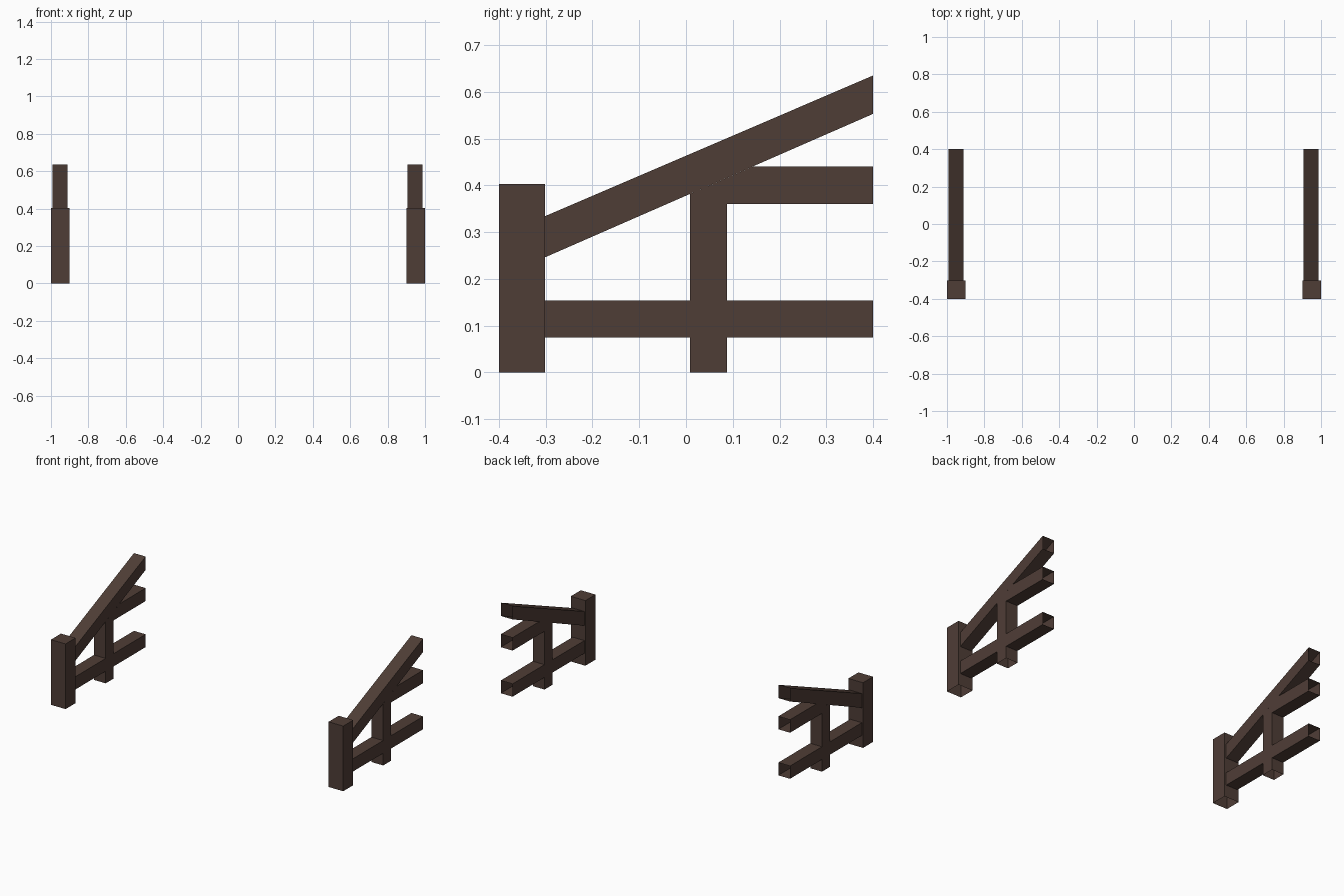
import bpy
import bmesh

cube = bpy.data.objects.get("Cube")
if cube:
    bpy.data.objects.remove(cube, do_unlink=True)

wood = bpy.data.materials.new("dark_brown_wood")
wood.use_nodes = True
colour = (0.078, 0.047, 0.037, 1)
wood.diffuse_color = colour
wood.node_tree.nodes["Principled BSDF"].inputs["Base Color"].default_value = colour


def timber(name, x, width, profile, open_edges=()):
    """Hollow timber: a (y, z) profile extruded in x, with some edges left open."""
    bm = bmesh.new()
    near = [bm.verts.new((x - width / 2, y, z)) for y, z in profile]
    far = [bm.verts.new((x + width / 2, y, z)) for y, z in profile]
    bm.faces.new(near[::-1])
    bm.faces.new(far)
    n = len(profile)
    for i in range(n):
        if i not in open_edges:
            j = (i + 1) % n
            bm.faces.new((near[i], near[j], far[j], far[i]))
    mesh = bpy.data.meshes.new(name)
    bm.to_mesh(mesh)
    bm.free()
    mesh.materials.append(wood)
    obj = bpy.data.objects.new(name, mesh)
    bpy.context.collection.objects.link(obj)


def box(y0, y1, z0, z1):
    # Edge order: bottom, back, top, front
    return [(y0, z0), (y1, z0), (y1, z1), (y0, z1)]


BOTTOM, BACK, TOP, FRONT = range(4)
POST_BACK, END = -0.302, 0.4
UP0, UP1 = 0.009, 0.088          # middle upright, front and back
RAIL = 0.08


def underside(y):
    # Height of the sloping handrail's lower face
    return 0.246 + 0.437 * (y - POST_BACK)


for side, post_x, rail_x in (("right", -0.95, -0.952), ("left", 0.95, 0.947)):
    # Thick front post, open underneath
    timber(side + "_front_post", post_x, 0.1,
           box(-0.4, POST_BACK, 0, 0.403), (BOTTOM,))
    # Sloping handrail, cut upright at both ends
    timber(side + "_handrail", rail_x, RAIL,
           [(POST_BACK, 0.246), (END, 0.553), (END, 0.635), (POST_BACK, 0.334)],
           (BACK, FRONT))
    # Middle upright, with its top cut to the slope
    timber(side + "_upright", rail_x, RAIL,
           [(UP0, 0), (UP1, 0), (UP1, underside(UP1)), (UP0, underside(UP0))],
           (BOTTOM, TOP))
    # Lower rail in two lengths, either side of the upright
    timber(side + "_lower_rail_front", rail_x, RAIL,
           box(POST_BACK, UP0, 0.075, 0.154), (BACK, FRONT))
    timber(side + "_lower_rail_back", rail_x, RAIL,
           box(UP1, END, 0.075, 0.154), (BACK, FRONT))
    # Upper rail, mitred under the handrail
    timber(side + "_upper_rail", rail_x, RAIL,
           [(UP1, 0.36), (END, 0.36), (END, 0.44), (0.142, 0.44),
            (UP1, underside(UP1))], (1, 3, 4))
